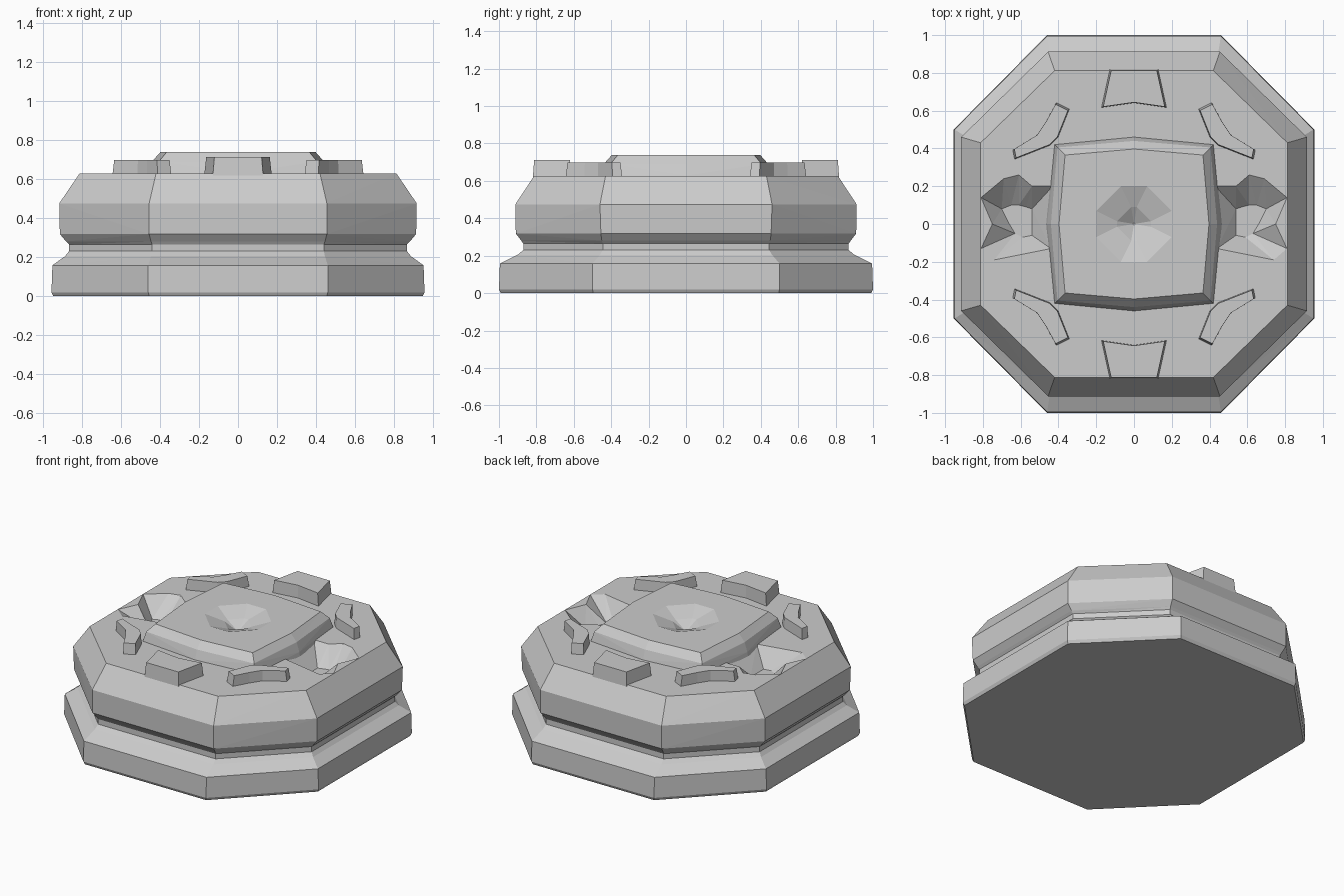
import bpy, bmesh

cube = bpy.data.objects.get("Cube")
if cube:
    bpy.data.objects.remove(cube, do_unlink=True)

stone = bpy.data.materials.new("plain grey")
stone.use_nodes = True
GREY = (0.6, 0.6, 0.6, 1)
stone.diffuse_color = GREY
stone.node_tree.nodes["Principled BSDF"].inputs["Base Color"].default_value = GREY


def loft(name, rings):
    """Closed solid through rings, each given as (outline, height)."""
    bm = bmesh.new()
    loops = [[bm.verts.new((x, y, z)) for x, y in pts] for pts, z in rings]
    for a, b in zip(loops, loops[1:]):
        for i in range(len(a)):
            j = (i + 1) % len(a)
            bm.faces.new((a[i], a[j], b[j], b[i]))
    bm.faces.new(loops[0][::-1])
    bm.faces.new(loops[-1])
    bmesh.ops.triangulate(bm, faces=[f for f in bm.faces if len(f.verts) == 4])
    bmesh.ops.recalc_face_normals(bm, faces=bm.faces)
    mesh = bpy.data.meshes.new(name)
    bm.to_mesh(mesh)
    bm.free()
    mesh.materials.append(stone)
    obj = bpy.data.objects.new(name, mesh)
    bpy.context.collection.objects.link(obj)
    return obj


def carve(target, cutter):
    """Subtract the cutter, bake the result and discard the cutter."""
    mod = target.modifiers.new("carve", "BOOLEAN")
    mod.operation = "DIFFERENCE"
    mod.solver = "EXACT"
    mod.object = cutter
    cutter.hide_render = True
    bpy.context.view_layer.objects.active = target
    bpy.ops.object.modifier_apply(modifier=mod.name)
    bpy.data.objects.remove(cutter, do_unlink=True)


def octagon(w, d, cx, cy):
    return [(cx, -d), (w, -cy), (w, cy), (cx, d),
            (-cx, d), (-w, cy), (-w, -cy), (-cx, -d)]


def bulged_square(corner, mid):
    return [(corner, -corner), (mid, 0), (corner, corner), (0, mid),
            (-corner, corner), (-mid, 0), (-corner, -corner), (0, -mid)]


def scaled(pts, k):
    mx = sum(p[0] for p in pts) / len(pts)
    my = sum(p[1] for p in pts) / len(pts)
    return [(mx + (x - mx) * k, my + (y - my) * k) for x, y in pts]


# Octagonal body: plinth, waist and chamfered drum
body = loft("body", [
    (octagon(.945, .99, .455, .495), 0),
    (octagon(.955, 1, .46, .5), .02),
    (octagon(.95, .995, .46, .5), .158),
    (octagon(.885, .9, .445, .46), .205),
    (octagon(.865, .87, .44, .445), .23),
    (octagon(.865, .87, .44, .445), .265),
    (octagon(.88, .88, .445, .45), .28),
    (octagon(.912, .91, .455, .455), .318),
    (octagon(.915, .912, .455, .46), .475),
    (octagon(.812, .812, .42, .43), .627),
])

# Broken hollows on both sides of the top
rim = [(.43, .2), (.54, .2), (.61, .26), (.69, .24), (.81, .14),
       (.75, 0), (.81, -.13), (.74, -.19), (.44, -.13)]
floor = [(.54, .08), (.57, .09), (.61, .1), (.65, .1), (.7, .08),
         (.66, 0), (.63, -.05), (.59, -.07), (.54, -.06)]
for side in (1, -1):
    top = [(side * x, y) for x, y in rim]
    low = [(side * x, y) for x, y in floor]
    carve(body, loft("hollow_cutter", [(low, .51), (top, .627), (top, .75)]))

# Raised centre with a faceted socket
plateau = loft("centre_plateau", [
    (bulged_square(.425, .465), .6),
    (bulged_square(.42, .46), .628),
    (bulged_square(.405, .44), .69),
    (bulged_square(.365, .397), .738),
])
socket = octagon(.2, .2, .07, .07)
diamond = octagon(.09, .09, .015, .015)
carve(plateau, loft("socket_cutter", [
    (scaled(diamond, .03), .645), (diamond, .695), (socket, .738), (socket, .8)]))

# Raised blocks around the rim: front, back and four diagonal
straight = [(-.13, .82), (-.175, .615), (0, .64), (.175, .615), (.13, .82)]
diagonal = [(.41, .645), (.34, .61), (.4, .46), (.445, .415),
            (.635, .34), (.645, .39), (.515, .47), (.465, .545)]


def block(name, outline, sx, sy, height):
    pts = [(sx * x, sy * y) for x, y in outline]
    loft(name, [(pts, .6), (scaled(pts, .93), height)])


for sy, end in ((-1, "front"), (1, "back")):
    block(end + "_block", straight, 1, sy, .712)
    for sx, side in ((1, "left"), (-1, "right")):
        block(f"{end}_{side}_block", diagonal, sx, sy, .698)
